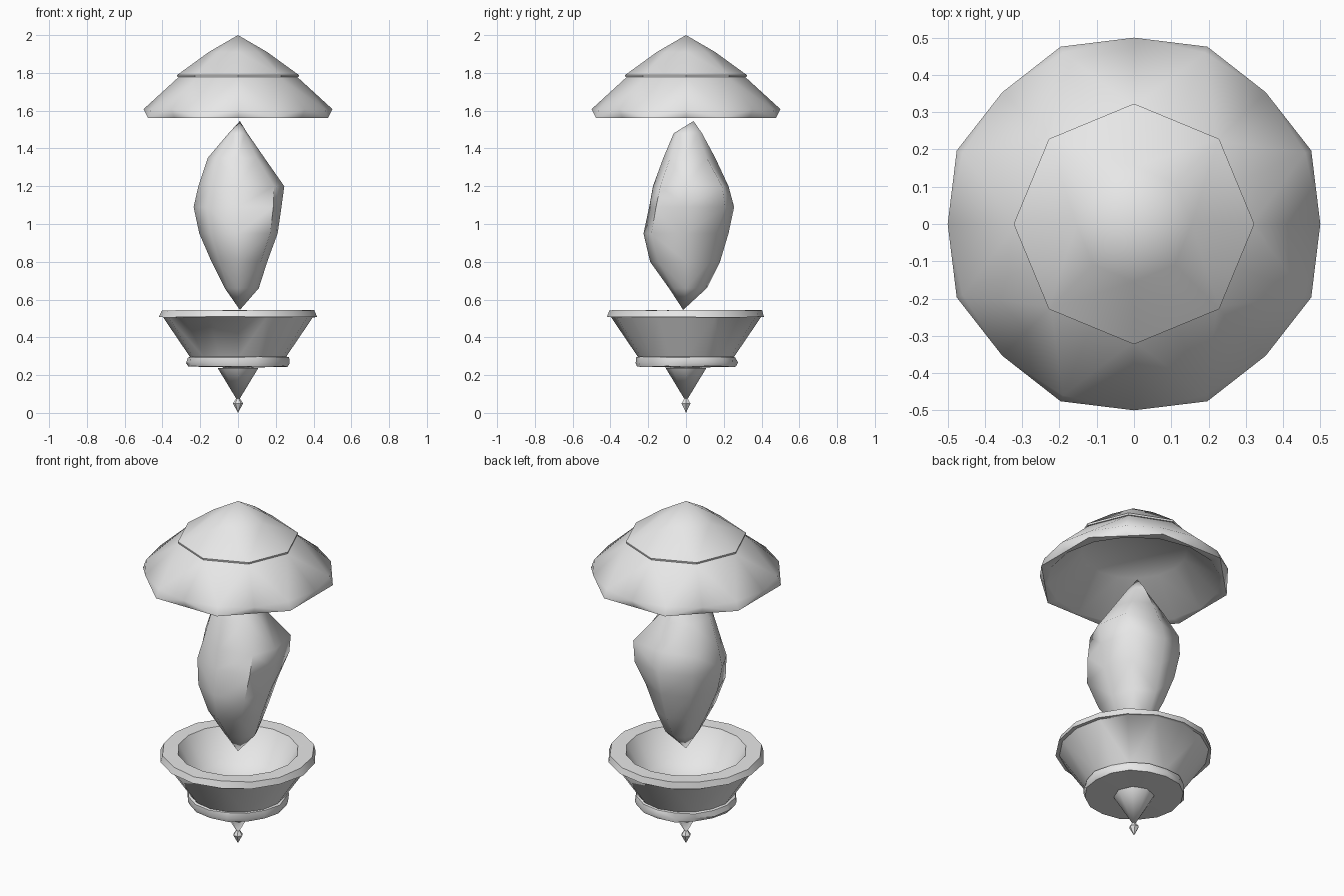
import bpy, bmesh, math, random

if "Cube" in bpy.data.objects:
    bpy.data.objects.remove(bpy.data.objects["Cube"])

random.seed(4)
stone = bpy.data.materials.new("pale grey stone")
stone.diffuse_color = (0.8, 0.8, 0.8, 1)
stone.use_nodes = True
stone.node_tree.nodes["Principled BSDF"].inputs["Base Color"].default_value = stone.diffuse_color


def finish(name, bm, angle):
    bmesh.ops.recalc_face_normals(bm, faces=bm.faces)
    me = bpy.data.meshes.new(name)
    bm.to_mesh(me)
    bm.free()
    me.materials.append(stone)
    ob = bpy.data.objects.new(name, me)
    bpy.context.collection.objects.link(ob)
    bpy.ops.object.select_all(action='DESELECT')
    ob.select_set(True)
    bpy.context.view_layer.objects.active = ob
    bpy.ops.object.shade_smooth_by_angle(angle=math.radians(angle))
    return ob


def skin(bm, rings):
    """Join successive rings with zigzag triangles; a ring of one point is a tip."""
    loops = [[bm.verts.new(p) for p in r] for r in rings]
    n = max(len(r) for r in loops)
    for a, b in zip(loops, loops[1:]):
        for i in range(n):
            j = (i + 1) % n
            if len(a) == 1:
                bm.faces.new((a[0], b[i], b[j]))
            elif len(b) == 1:
                bm.faces.new((a[i], a[j], b[0]))
            elif i % 2 == 0:
                bm.faces.new((a[i], a[j], b[j]))
                bm.faces.new((a[i], b[j], b[i]))
            else:
                bm.faces.new((a[i], a[j], b[i]))
                bm.faces.new((a[j], b[j], b[i]))


def lathe(name, sides, profile, angle=35):
    """Profile rows: even radius, height, optional odd radius, optional jitter."""
    rings = []
    for row in profile:
        r, z = row[:2]
        odd = row[2] if len(row) > 2 else r
        jit = row[3] if len(row) > 3 else 0
        if r == 0:
            rings.append([(0, 0, z)])
            continue
        ring = []
        for i in range(sides):
            t = 2 * math.pi * i / sides
            rad = (odd if i % 2 else r) + random.uniform(-jit, jit)
            ring.append((rad * math.cos(t), rad * math.sin(t),
                         z + random.uniform(-jit, jit) * 0.5))
        rings.append(ring)
    bm = bmesh.new()
    skin(bm, rings)
    return finish(name, bm, angle)


# Roof: octagonal cap over a wider hollow skirt with a faceted rim
lathe("roof_cap", 8, [(0, 2.0), (0.155, 1.91), (0.323, 1.788), (0.321, 1.778),
                      (0, 1.776)])
lathe("roof_skirt", 16, [(0.315, 1.777, 0.291), (0.5, 1.608, 0.498),
                         (0.475, 1.56, 0.515), (0.46, 1.56),
                         (0.28, 1.735), (0, 1.745)], 50)

# Floating crystal: lopsided rings (z, x min, x max, y min, y max)
levels = [(0.66, -0.07, 0.11, -0.09, 0.11), (0.80, -0.14, 0.155, -0.19, 0.18),
          (0.95, -0.205, 0.21, -0.225, 0.225), (1.09, -0.235, 0.23, -0.195, 0.255),
          (1.20, -0.21, 0.245, -0.175, 0.225), (1.35, -0.16, 0.14, -0.12, 0.155),
          (1.48, -0.05, 0.05, -0.065, 0.085)]
# Corner stretch by (corner, height)
stretch = {(1, 1.09): 1.15, (1, 1.20): 1.2, (5, 1.20): 0.95, (7, 0.80): 1.1,
           (7, 0.95): 1.15, (7, 1.09): 1.15, (7, 1.20): 1.1, (3, 1.20): 1.1}
rings = [[(0.01, -0.015, 0.545)]]
for z, x0, x1, y0, y1 in levels:
    ring = []
    for i in range(8):
        c, s = math.cos(i * math.pi / 4), math.sin(i * math.pi / 4)
        k = stretch.get((i, z), 1.0)
        ring.append((k * c * (x1 if c > 0 else -x0),
                     k * s * (y1 if s > 0 else -y0), z))
    rings.append(ring)
rings.append([(0.01, 0.04, 1.545)])
bm = bmesh.new()
skin(bm, rings)
finish("crystal", bm, 60)

# Bowl: tapered body, worn rim and smooth hollow
lathe("bowl", 16, [(0.25, 0.29), (0.397, 0.507), (0.416, 0.507, 0.416, 0.005),
                   (0.405, 0.543, 0.405, 0.005), (0.322, 0.543), (0.22, 0.37),
                   (0, 0.32)], 50)

# Worn band under the bowl with a flat base
lathe("bowl_band", 16, [(0.245, 0.302), (0.265, 0.295, 0.265, 0.006),
                        (0.272, 0.265, 0.272, 0.006), (0.265, 0.245, 0.265, 0.005),
                        (0, 0.24)])

# Hanging spike and small drop bead
lathe("base_spike", 8, [(0, 0.242), (0.108, 0.238), (0, 0.06)], 60)
lathe("drop_bead", 6, [(0, 0.09), (0.027, 0.05), (0, 0.0)], 30)
